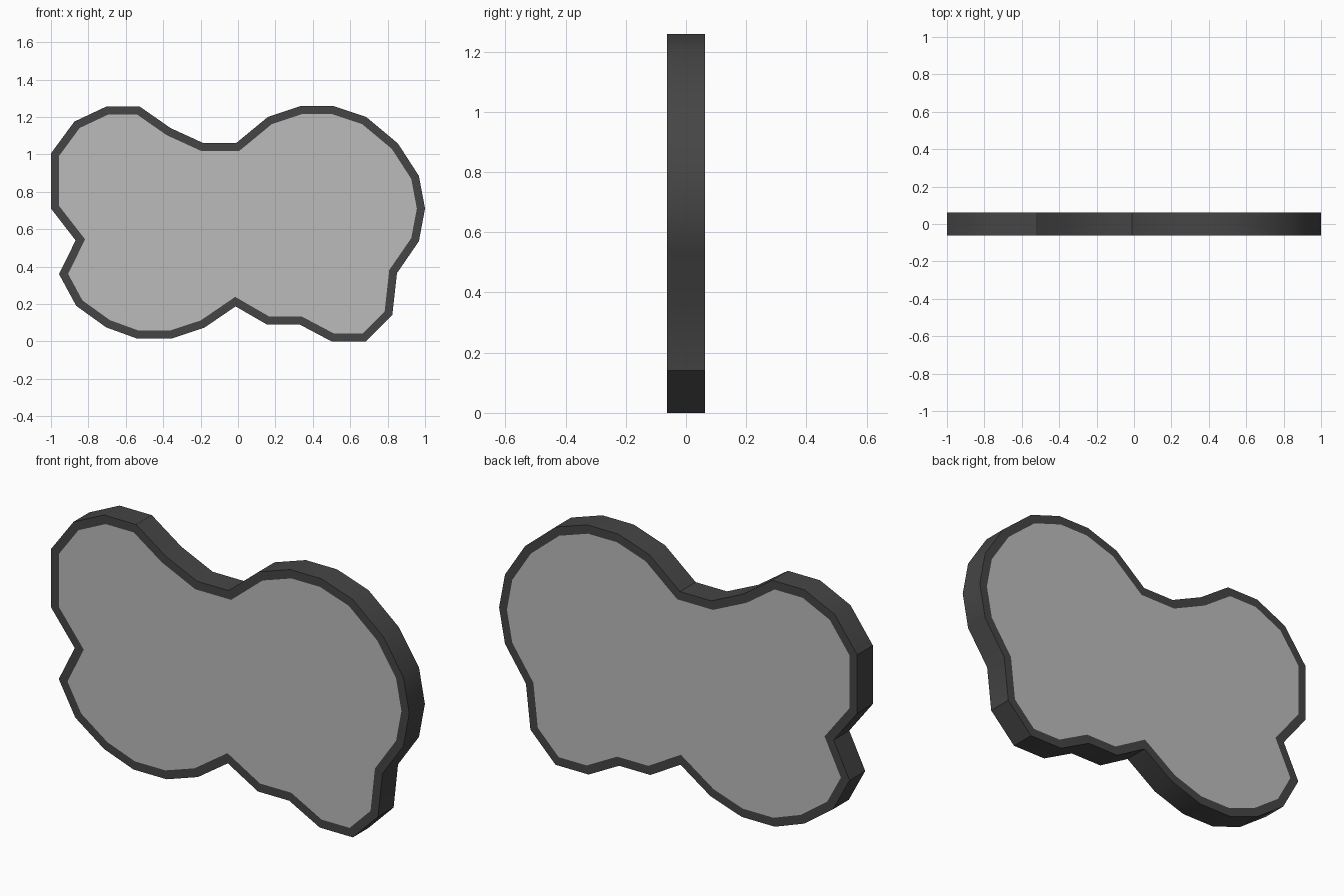
import bpy, bmesh, math

if "Cube" in bpy.data.objects:
    bpy.data.objects.remove(bpy.data.objects["Cube"])

DEPTH = 0.125   # slab thickness along y
RIM = 0.043     # width of the dark border

# Outer outline (x, z), clockwise from the upper left
OUTLINE = [
    (-1.0, 1.005), (-0.875, 1.175), (-0.705, 1.255), (-0.525, 1.255),
    (-0.36, 1.14), (-0.185, 1.06), (-0.01, 1.06), (0.16, 1.2),
    (0.335, 1.258), (0.51, 1.258), (0.685, 1.2), (0.855, 1.058),
    (0.967, 0.885), (1.0, 0.71), (0.967, 0.535), (0.85, 0.365),
    (0.825, 0.14), (0.685, 0.0), (0.5, 0.0), (0.33, 0.09),
    (0.155, 0.09), (-0.013, 0.187), (-0.18, 0.073), (-0.355, 0.015),
    (-0.54, 0.015), (-0.705, 0.075), (-0.865, 0.19), (-0.957, 0.36),
    (-0.868, 0.54), (-1.0, 0.71),
]

rim_mat = bpy.data.materials.new("dark_rim")
rim_mat.diffuse_color = (0.06, 0.06, 0.06, 1)
rim_mat.use_nodes = True
rim_mat.node_tree.nodes["Principled BSDF"].inputs["Base Color"].default_value = rim_mat.diffuse_color
panel_mat = bpy.data.materials.new("grey_panel")
panel_mat.diffuse_color = (0.5, 0.5, 0.5, 1)
panel_mat.use_nodes = True
panel_mat.node_tree.nodes["Principled BSDF"].inputs["Base Color"].default_value = panel_mat.diffuse_color

# Extruded slab
bm = bmesh.new()
face = bm.faces.new([bm.verts.new((x, -DEPTH / 2, z)) for x, z in OUTLINE])
ext = bmesh.ops.extrude_face_region(bm, geom=[face], use_keep_orig=True)
bmesh.ops.translate(bm, vec=(0, DEPTH, 0),
                    verts=[g for g in ext["geom"] if isinstance(g, bmesh.types.BMVert)])
bmesh.ops.recalc_face_normals(bm, faces=bm.faces)

# Flush panels inset in the front and back
bm.normal_update()
caps = [f for f in bm.faces if len(f.verts) > 4]
bmesh.ops.inset_region(bm, faces=caps, thickness=RIM, use_even_offset=True,
                       use_boundary=True)
for f in bm.faces:
    f.material_index = 1 if len(f.verts) > 4 else 0

mesh = bpy.data.meshes.new("rimmed_panel")
bm.to_mesh(mesh)
bm.free()
mesh.materials.append(rim_mat)
mesh.materials.append(panel_mat)
slab = bpy.data.objects.new("rimmed_panel", mesh)
bpy.context.collection.objects.link(slab)

# Soft side wall with crisp corners
bpy.context.view_layer.objects.active = slab
slab.select_set(True)
bpy.ops.object.shade_smooth_by_angle(angle=math.radians(30))
